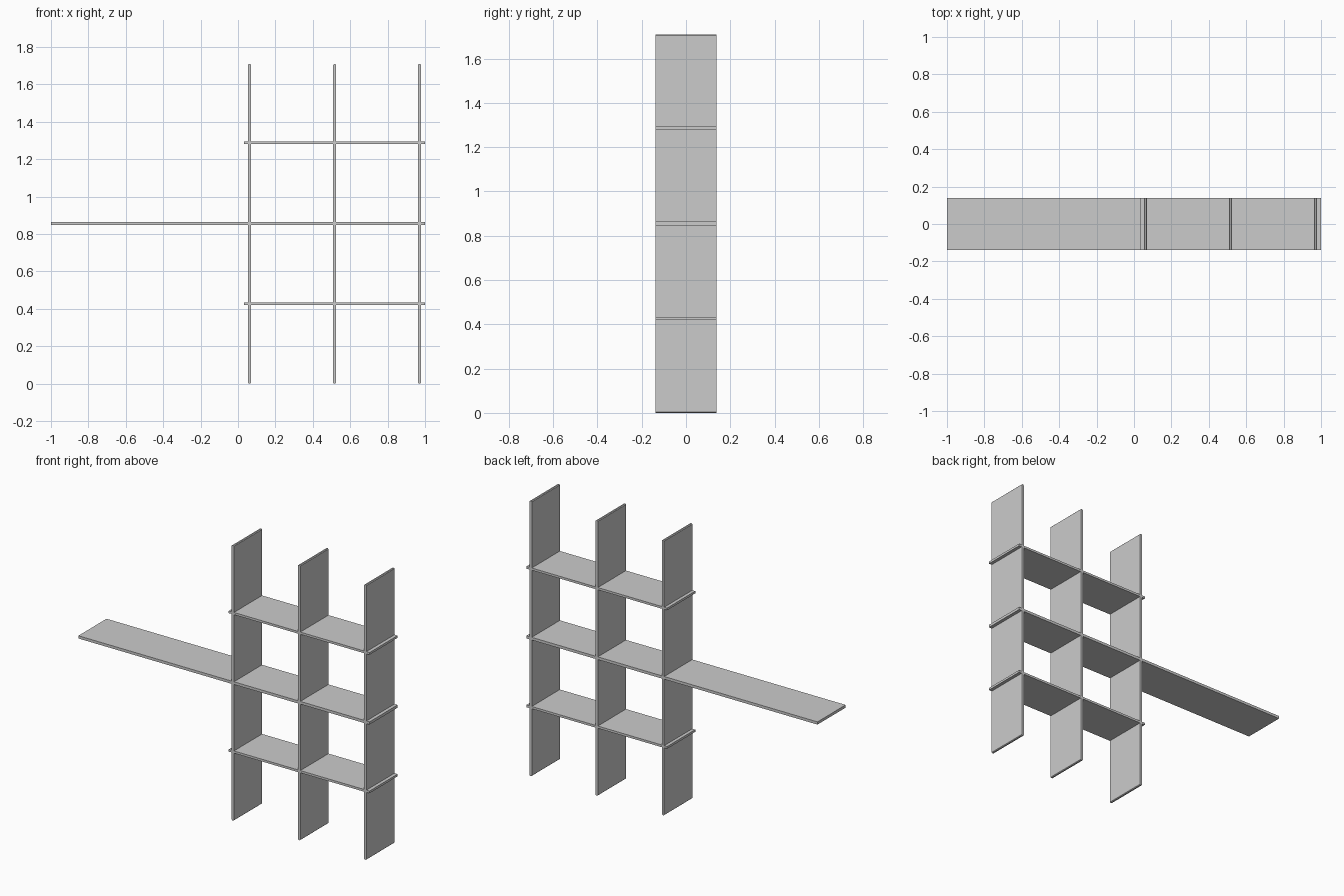
import bpy, bmesh
from mathutils import Vector

if "Cube" in bpy.data.objects:
    bpy.data.objects.remove(bpy.data.objects["Cube"])

HALF = 0.138                       # half depth of every board
UP_X = (0.061, 0.517, 0.971)       # upright centres
UP_T = 0.016
HEIGHT = 1.708
# name, centre z, left end, thickness
SHELVES = (("lower_shelf", 0.427, 0.033, 0.014),
           ("long_middle_shelf", 0.855, -1.0, 0.017),
           ("upper_shelf", 1.287, 0.033, 0.014))


def board(name, start, end, thick, notches, side, place, bevel=0.0):
    """Flat board with half-depth notches cut in one long edge.
    side=+1 notches the back edge, -1 the front edge."""
    pts = [(start, -side * HALF), (end, -side * HALF), (end, side * HALF)]
    for c, w in sorted(notches, reverse=True):
        pts += [(c + w / 2, side * HALF), (c + w / 2, 0),
                (c - w / 2, 0), (c - w / 2, side * HALF)]
    pts.append((start, side * HALF))
    bm = bmesh.new()
    face = bm.faces.new([bm.verts.new(place(a, y, -thick / 2)) for a, y in pts])
    ext = bmesh.ops.extrude_face_region(bm, geom=[face])
    shift = Vector(place(0, 0, thick / 2)) - Vector(place(0, 0, -thick / 2))
    bmesh.ops.translate(bm, vec=shift,
                        verts=[v for v in ext["geom"] if isinstance(v, bmesh.types.BMVert)])
    # eased end edges
    if bevel:
        ends = [e for e in bm.edges
                if abs(e.verts[0].co.z - e.verts[1].co.z) < 1e-5
                and abs(e.verts[0].co.x - e.verts[1].co.x) < 1e-5
                and min(abs(e.verts[0].co.z - start), abs(e.verts[0].co.z - end)) < 1e-5]
        bmesh.ops.bevel(bm, geom=ends, offset=bevel, segments=1, affect='EDGES')
    bmesh.ops.recalc_face_normals(bm, faces=bm.faces[:])
    mesh = bpy.data.meshes.new(name)
    bm.to_mesh(mesh)
    bm.free()
    obj = bpy.data.objects.new(name, mesh)
    bpy.context.collection.objects.link(obj)
    return obj


# shelves: slotted from the back around the uprights
for name, z, left, t in SHELVES:
    board(name, left, 1.0, t, [(x, UP_T) for x in UP_X], 1,
          lambda a, y, h, z=z: (a, y, z + h))

# uprights: slotted from the front around the shelves
for name, x in zip(("left_upright", "middle_upright", "right_upright"), UP_X):
    board(name, 0.0, HEIGHT, UP_T, [(z, t) for _, z, _, t in SHELVES], -1,
          lambda a, y, h, x=x: (x + h, y, a), bevel=0.004)
